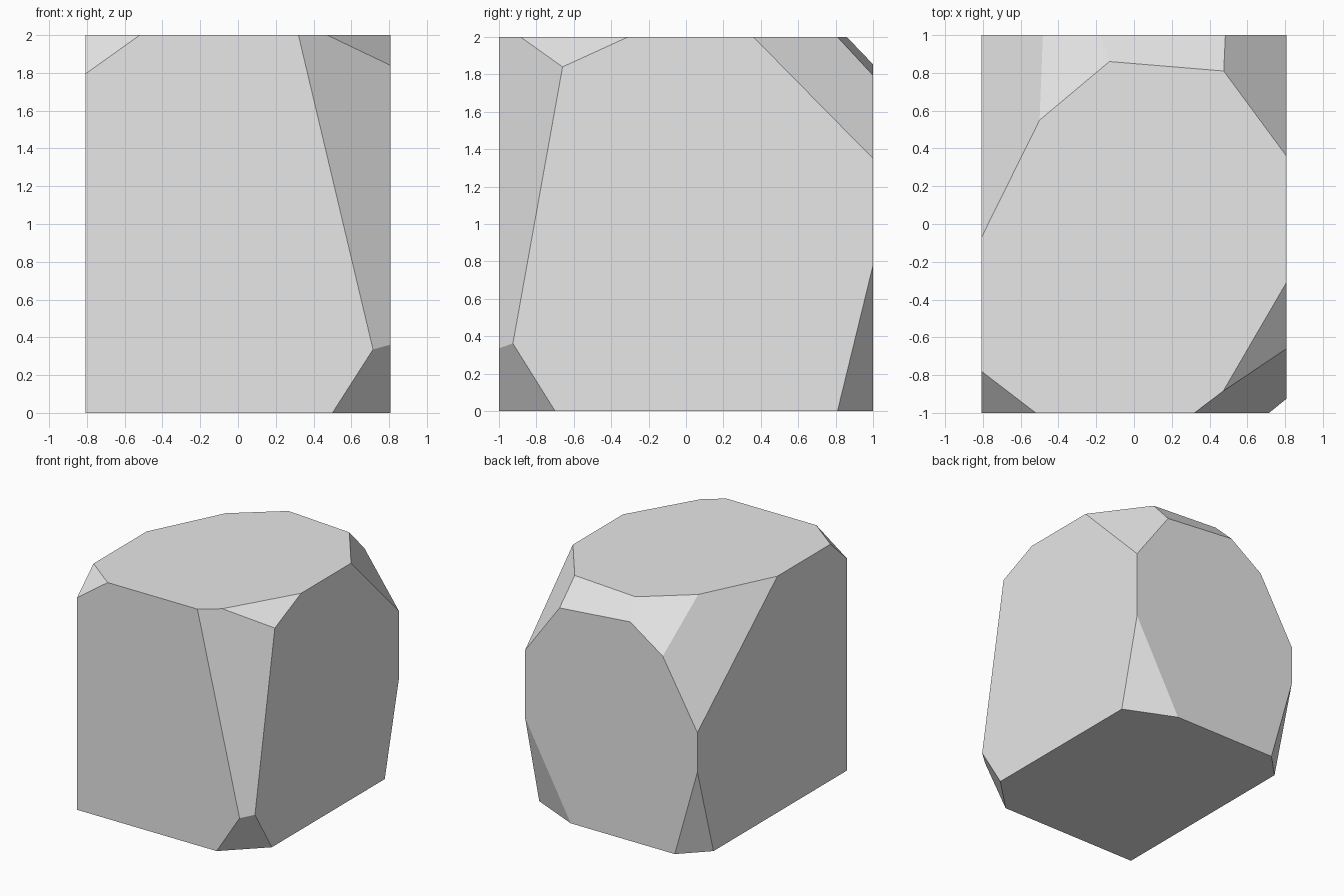
import bpy
import bmesh
from mathutils import Vector

old = bpy.data.objects.get("Cube")
if old:
    bpy.data.objects.remove(old, do_unlink=True)

W = 0.807  # half width of the block

# Plain stone grey
grey = bpy.data.materials.new("stone_grey")
grey.use_nodes = True
colour = (0.8, 0.8, 0.8, 1)
grey.diffuse_color = colour
grey.node_tree.nodes["Principled BSDF"].inputs["Base Color"].default_value = colour

# Each chip is a plane through three points of the block's surface
chips = [
    ((-W, -0.07, 2), (-0.5, 0.55, 2), (-W, 1, 1.085)),       # back left top, large
    ((-0.5, 0.55, 2), (-0.13, 0.86, 2), (-0.19, 1, 1.845)),  # back left top, small
    ((-0.13, 0.86, 2), (0.475, 0.81, 2), (0.485, 1, 1.795)), # back top
    ((0.475, 0.81, 2), (W, 0.36, 2), (W, 1, 1.35)),          # back right top
    ((W, 1, 0.78), (W, 0.81, 0), (0.38, 1, 0)),              # back right bottom
    ((-W, 1, 0.75), (-W, 0.785, 0), (-0.595, 1, 0)),         # back left bottom
    ((0.475, -0.88, 2), (W, -0.31, 2), (W, -0.66, 1.84)),    # front right top
    ((0.32, -1, 2), (0.715, -1, 0.335), (W, -0.66, 1.84)),   # front right edge
    ((0.5, -1, 0), (W, -0.7, 0), (W, -0.925, 0.36)),         # front right bottom
    ((-W, -1, 1.795), (-0.52, -1, 2), (-W, -0.78, 2)),       # front left top
]

# Rough block
bm = bmesh.new()
bmesh.ops.create_cube(bm, size=2)
for v in bm.verts:
    v.co.x *= W
    v.co.z += 1
centre = Vector((0, 0, 1))

# Slice off every chip and close the cut
for points in chips:
    a, b, c = (Vector(p) for p in points)
    normal = (b - a).cross(c - a).normalized()
    if normal.dot(a - centre) < 0:
        normal.negate()
    bmesh.ops.bisect_plane(bm, geom=bm.verts[:] + bm.edges[:] + bm.faces[:],
                           dist=1e-5, plane_co=a, plane_no=normal, clear_outer=True)
    bmesh.ops.holes_fill(bm, edges=[e for e in bm.edges if e.is_boundary], sides=0)

bmesh.ops.recalc_face_normals(bm, faces=bm.faces[:])
mesh = bpy.data.meshes.new("chipped_rock")
bm.to_mesh(mesh)
bm.free()
mesh.materials.append(grey)
rock = bpy.data.objects.new("chipped_rock", mesh)
bpy.context.collection.objects.link(rock)
